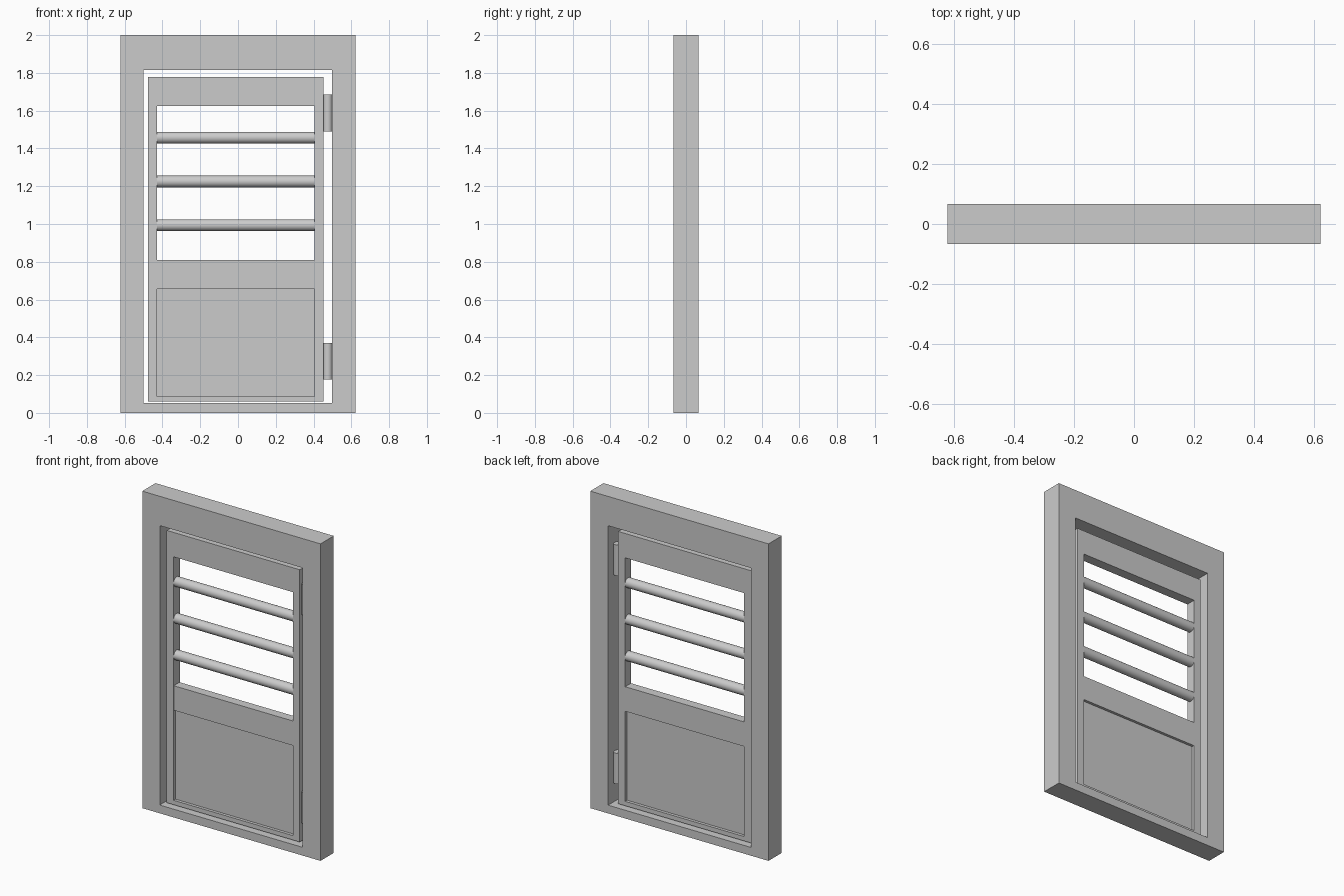
import bpy, bmesh, math

if "Cube" in bpy.data.objects:
    bpy.data.objects.remove(bpy.data.objects["Cube"])


def link(name, bm):
    bmesh.ops.recalc_face_normals(bm, faces=bm.faces)
    mesh = bpy.data.meshes.new(name)
    bm.to_mesh(mesh)
    bm.free()
    obj = bpy.data.objects.new(name, mesh)
    bpy.context.collection.objects.link(obj)
    return obj


def ring(name, outer, inner, half_depth):
    """Rectangular frame; outer and inner are (x0, x1, z0, z1)."""
    bm = bmesh.new()
    loops = []
    for x0, x1, z0, z1 in (outer, inner):
        for y in (-half_depth, half_depth):
            loops.append([bm.verts.new((x, y, z)) for x, z in
                          ((x0, z0), (x1, z0), (x1, z1), (x0, z1))])
    of, ob, nf, nb = loops
    for a, b in ((of, nf), (ob, nb), (of, ob), (nf, nb)):
        for i in range(4):
            j = (i + 1) % 4
            bm.faces.new((a[i], a[j], b[j], b[i]))
    return link(name, bm)


def box(name, x0, x1, z0, z1, half_depth):
    bm = bmesh.new()
    bmesh.ops.create_cube(bm, size=1)
    for v in bm.verts:
        v.co.x = x0 if v.co.x < 0 else x1
        v.co.y = math.copysign(half_depth, v.co.y)
        v.co.z = z0 if v.co.z < 0 else z1
    return link(name, bm)


def rod(name, radius, length, location, rotation=(0, 0, 0)):
    bpy.ops.mesh.primitive_cylinder_add(vertices=32, radius=radius, depth=length,
                                        location=location, rotation=rotation)
    obj = bpy.context.object
    obj.name = name
    bpy.ops.object.shade_smooth_by_angle(angle=math.radians(30))
    return obj


# Wall frame around the opening
ring("door_frame", (-0.622, 0.622, 0, 2), (-0.5, 0.497, 0.052, 1.815), 0.066)

# Door leaf: stiles with top and bottom rails
L, R = -0.428, 0.404
ring("door_leaf", (-0.476, 0.452, 0.06, 1.778), (L, R, 0.088, 1.624), 0.031)

# Middle rail and recessed lower panel
box("middle_rail", L, R, 0.655, 0.81, 0.029)
box("lower_panel", L, R, 0.088, 0.655, 0.012)

# Horizontal window bars
for i, z in enumerate((0.994, 1.225, 1.457)):
    rod(f"window_bar_{i + 1}", 0.031, R - L, ((L + R) / 2, 0, z), (0, math.pi / 2, 0))

# Hinge barrels between leaf and frame
for name, z in (("lower_hinge", 0.274), ("upper_hinge", 1.588)):
    rod(name, 0.025, 0.194, (0.475, 0, z))
